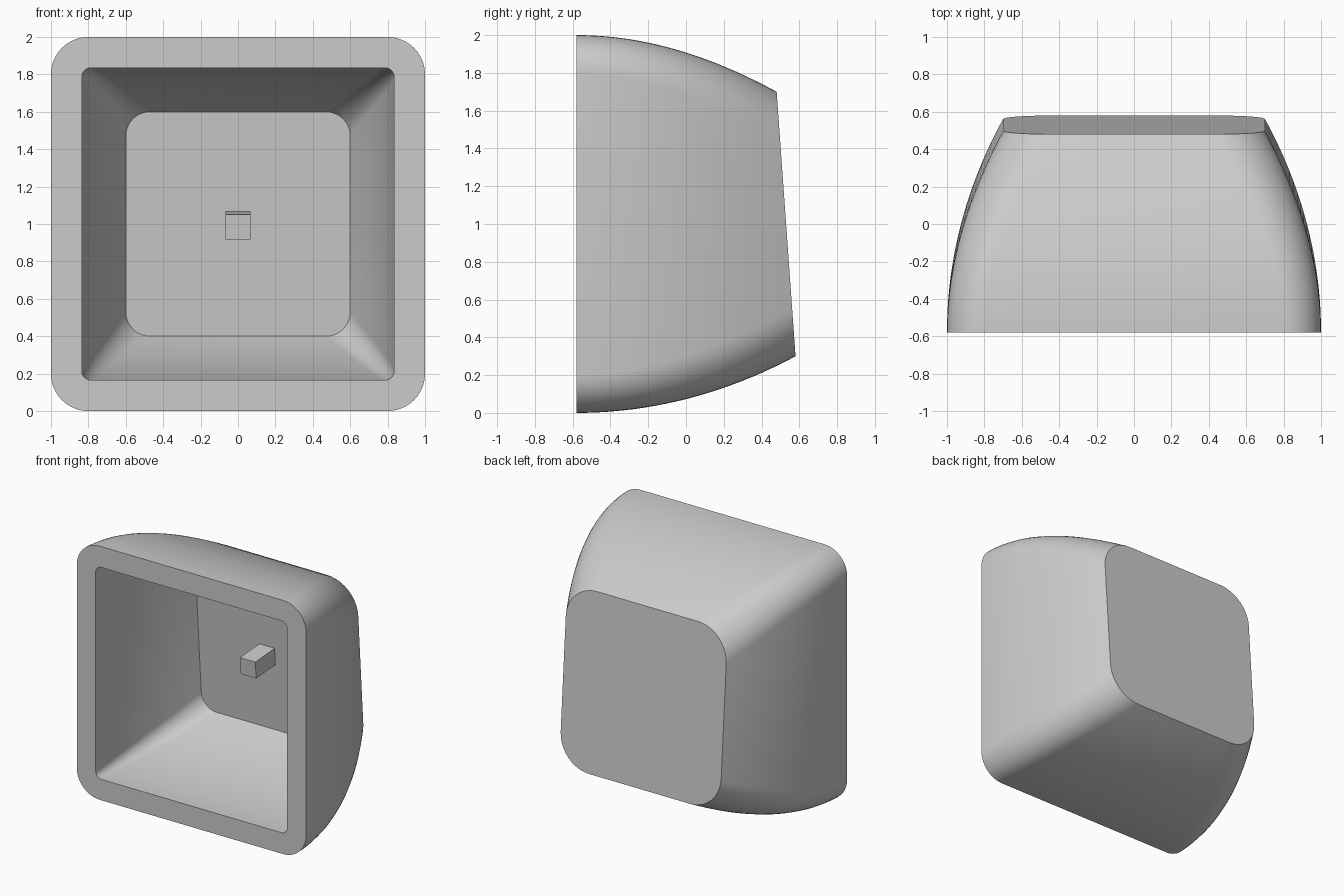
import bpy, bmesh, math
from mathutils import Vector

if "Cube" in bpy.data.objects:
    bpy.data.objects.remove(bpy.data.objects["Cube"], do_unlink=True)

FRONT_Y = -0.58
TILT = 0.0714      # lean of the closed face, depth lost per unit of height
STEPS = 20
CORNER = 10

grey = bpy.data.materials.new("light_grey")
grey.use_nodes = True
colour = (0.6, 0.6, 0.6, 1)
grey.diffuse_color = colour
grey.node_tree.nodes["Principled BSDF"].inputs["Base Color"].default_value = colour


def rounded_square(half, radius):
    """Outline of a rounded square, as (x, z offset) pairs."""
    points = []
    for quarter, (sx, sz) in enumerate([(1, 1), (-1, 1), (-1, -1), (1, -1)]):
        for i in range(CORNER + 1):
            a = math.pi / 2 * (quarter + i / CORNER)
            points.append((sx * (half - radius) + radius * math.cos(a),
                           sz * (half - radius) + radius * math.sin(a)))
    return points


def loft(bm, half, taper, radius, end_radius, depth):
    """Bowed, tapering tube closed by a leaning end; returns its open ring."""
    rings = []
    for s in range(STEPS + 1):
        t = s / STEPS
        outline = rounded_square(half - taper * t * t,
                                 radius + (end_radius - radius) * t)
        rings.append([bm.verts.new((x, FRONT_Y + t * (depth - TILT * z), 1 + z))
                      for x, z in outline])
    for a, b in zip(rings, rings[1:]):
        join(bm, a, b)
    bm.faces.new(rings[-1])
    return rings[0]


def join(bm, a, b):
    for i in range(len(a)):
        j = (i + 1) % len(a)
        bm.faces.new((a[i], a[j], b[j], b[i]))


def finish(bm, name):
    bmesh.ops.recalc_face_normals(bm, faces=bm.faces[:])
    mesh = bpy.data.meshes.new(name)
    bm.to_mesh(mesh)
    bm.free()
    mesh.materials.append(grey)
    obj = bpy.data.objects.new(name, mesh)
    bpy.context.collection.objects.link(obj)
    return obj


# Hollow shell: outer skin, inner skin and the flat rim between them
bm = bmesh.new()
outer = loft(bm, 1.0, 0.3, 0.2, 0.26, 1.11)
inner = loft(bm, 0.835, 0.235, 0.05, 0.13, 0.945)
join(bm, outer, inner)
shell = finish(bm, "shell")
bpy.ops.object.select_all(action="DESELECT")
shell.select_set(True)
bpy.context.view_layer.objects.active = shell
bpy.ops.object.shade_smooth_by_angle(angle=math.radians(30))

# Small square stem standing on the inner floor
bm = bmesh.new()
bmesh.ops.create_cube(bm, size=1)
bmesh.ops.scale(bm, verts=bm.verts[:], vec=(0.134, 0.27, 0.134))
stem = finish(bm, "stem")
stem.rotation_euler.x = math.atan(TILT)
stem.location = Vector((0, 0.26, 0.993))
